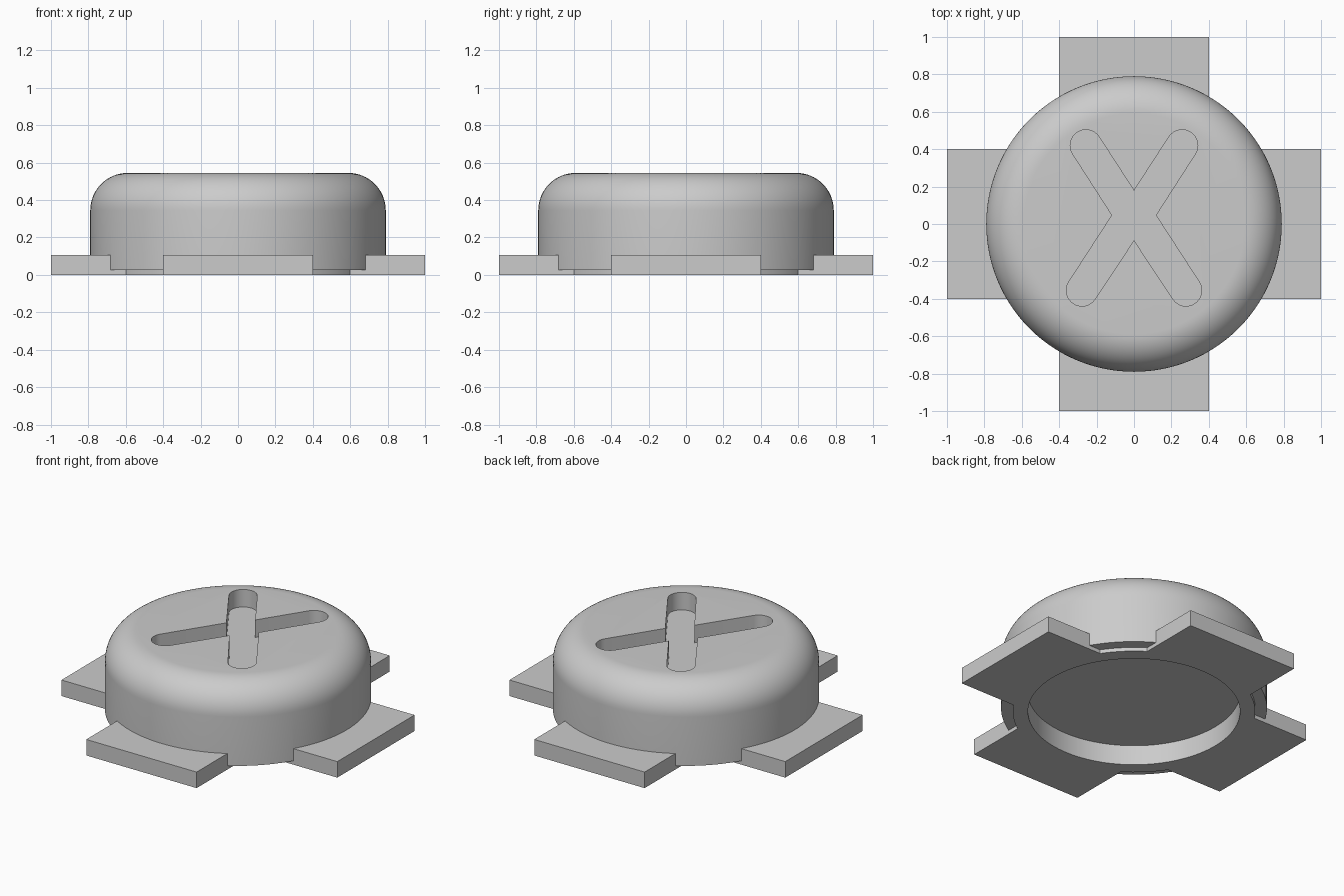
import bpy
import bmesh
import math
from mathutils import Vector

cube = bpy.data.objects.get("Cube")
if cube:
    bpy.data.objects.remove(cube, do_unlink=True)

SEGMENTS = 128

grey = bpy.data.materials.new("plain grey")
grey.use_nodes = True
colour = (0.6, 0.6, 0.6, 1)
grey.diffuse_color = colour
grey.node_tree.nodes["Principled BSDF"].inputs["Base Color"].default_value = colour


def add_object(name, bm):
    mesh = bpy.data.meshes.new(name)
    bmesh.ops.recalc_face_normals(bm, faces=bm.faces)
    bm.to_mesh(mesh)
    bm.free()
    mesh.materials.append(grey)
    obj = bpy.data.objects.new(name, mesh)
    bpy.context.collection.objects.link(obj)
    return obj


def prism(name, outline, bottom, top):
    """Extrude a flat outline from bottom to top."""
    bm = bmesh.new()
    face = bm.faces.new([bm.verts.new((x, y, bottom)) for x, y in outline])
    ext = bmesh.ops.extrude_face_region(bm, geom=[face])
    verts = [g for g in ext["geom"] if isinstance(g, bmesh.types.BMVert)]
    bmesh.ops.translate(bm, verts=verts, vec=(0, 0, top - bottom))
    return add_object(name, bm)


def circle(radius):
    steps = [math.tau * i / SEGMENTS for i in range(SEGMENTS)]
    return [(radius * math.cos(a), radius * math.sin(a)) for a in steps]


def lathe(name, profile):
    """Spin a profile of (radius, height) about the z axis."""
    bm = bmesh.new()
    verts = [bm.verts.new((r, 0, z)) for r, z in profile]
    edges = [bm.edges.new(pair) for pair in zip(verts, verts[1:])]
    bmesh.ops.spin(bm, geom=verts + edges, axis=(0, 0, 1), cent=(0, 0, 0),
                   angle=math.tau, steps=SEGMENTS)
    bmesh.ops.remove_doubles(bm, verts=bm.verts, dist=1e-5)
    # Close the flat top and bottom
    bmesh.ops.holes_fill(bm, edges=[e for e in bm.edges if e.is_boundary], sides=0)
    return add_object(name, bm)


def combine(body, tool, operation):
    tool.hide_render = True
    mod = body.modifiers.new(operation, "BOOLEAN")
    mod.operation = operation
    mod.solver = "EXACT"
    mod.object = tool
    bpy.context.view_layer.objects.active = body
    bpy.ops.object.modifier_apply(modifier=mod.name)
    bpy.data.objects.remove(tool, do_unlink=True)


# Round cap with a filleted rim
RADIUS, TOP, FILLET = 0.79, 0.545, 0.2
profile = [(RADIUS, 0.025)]
for i in range(17):
    a = math.pi / 2 * i / 16
    profile.append((RADIUS - FILLET + FILLET * math.cos(a),
                    TOP - FILLET + FILLET * math.sin(a)))
body = lathe("capped_button", profile)

# Cross shaped base plate
W = 0.4
cross = []
for sx, sy in ((1, 1), (-1, 1), (-1, -1), (1, -1)):
    corner = [(sx, sy * W), (sx * W, sy * W), (sx * W, sy)]
    cross += corner if sx * sy > 0 else corner[::-1]
combine(body, prism("base_cross", cross, 0, 0.105), "UNION")

# Rim under the cap, and the recess inside it
combine(body, prism("bottom_rim", circle(0.72), 0, 0.06), "UNION")
combine(body, prism("bottom_recess", circle(0.63), -0.1, 0.13), "DIFFERENCE")

# Crossed slot: four rounded arms, as (tip, root on the middle axis)
SLOT = 0.084
upper, lower = ((0.257, 0.42), 0.024), ((0.278, -0.355), 0.065)


def arm_tip(arm, side):
    """Half circle round the tip of an arm, counter-clockwise."""
    tip, root = Vector((side * arm[0][0], arm[0][1])), Vector((0, arm[1]))
    d = tip - root
    heading = math.atan2(d.y, d.x)
    angles = [heading + math.pi * (i / 16 - 0.5) for i in range(17)]
    return [(tip.x + SLOT * math.cos(a), tip.y + SLOT * math.sin(a)) for a in angles]


def notch(arm, direction):
    """Point on the middle axis where two mirrored arms part."""
    (x, y), root = arm
    return (0, root + direction * SLOT * math.hypot(x, y - root) / x)


outline = (arm_tip(upper, 1) + [notch(upper, 1)] + arm_tip(upper, -1) + [(-0.117, 0.047)]
           + arm_tip(lower, -1) + [notch(lower, -1)] + arm_tip(lower, 1) + [(0.117, 0.047)])
combine(body, prism("slot", outline, TOP - 0.115, TOP + 0.1), "DIFFERENCE")

# Smooth the round surfaces and keep the edges sharp
bpy.ops.object.select_all(action="DESELECT")
body.select_set(True)
bpy.context.view_layer.objects.active = body
bpy.ops.object.shade_smooth_by_angle(angle=math.radians(30))
